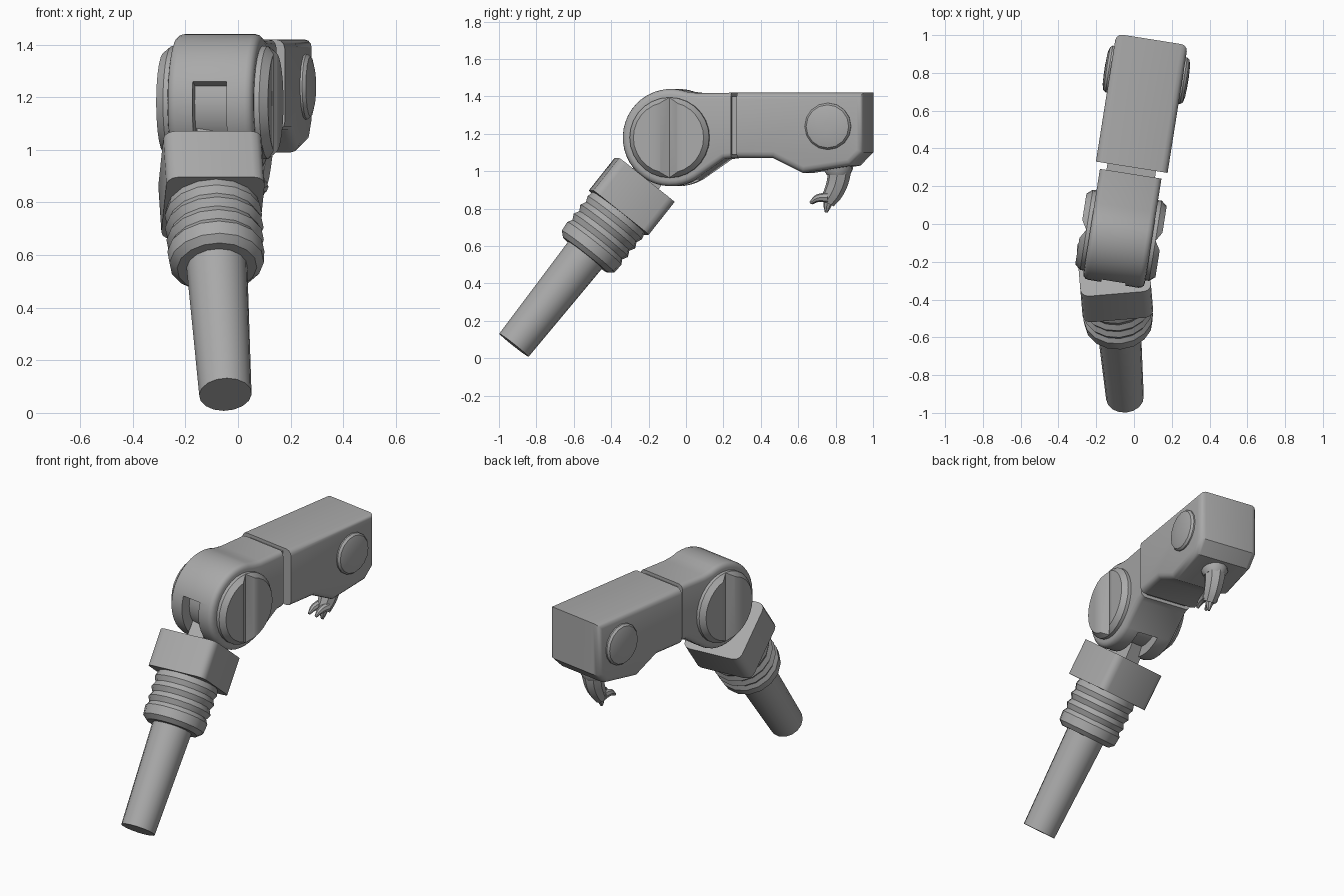
import bpy, bmesh
from math import cos, sin, pi, radians
from mathutils import Matrix, Vector

if "Cube" in bpy.data.objects:
    bpy.data.objects.remove(bpy.data.objects["Cube"], do_unlink=True)

GREY = (0.4, 0.4, 0.4, 1)
metal = bpy.data.materials.new("plain grey")
metal.use_nodes = True
metal.diffuse_color = GREY
for node in metal.node_tree.nodes:
    if node.type == 'BSDF_PRINCIPLED':
        node.inputs["Base Color"].default_value = GREY

# Frames: the yawed elbow, and the tilted lower arm rising from its tip
ELBOW = Matrix.Translation((-0.069, -0.06, 1.18)) @ Matrix.Rotation(radians(-9), 4, 'Z')
axis = Vector((-0.052, 0.62, 0.784)).normalized()
side = Vector((1, 0.084, 0))
side = (side - axis * side.dot(axis)).normalized()
ARM = Matrix((side, axis.cross(side), axis)).transposed().to_4x4()
ARM.translation = (-0.048, -0.92, 0.07)


def add(name, bm, frame):
    bmesh.ops.recalc_face_normals(bm, faces=bm.faces)
    mesh = bpy.data.meshes.new(name)
    bm.to_mesh(mesh)
    bm.free()
    ob = bpy.data.objects.new(name, mesh)
    bpy.context.collection.objects.link(ob)
    ob.matrix_world = frame
    mesh.materials.append(metal)
    return ob


def smooth(ob, angle=32):
    bpy.ops.object.select_all(action='DESELECT')
    ob.select_set(True)
    bpy.context.view_layer.objects.active = ob
    bpy.ops.object.convert(target='MESH')
    bpy.ops.object.shade_smooth_by_angle(angle=radians(angle))
    return ob


def slab(name, outline, half, frame=ELBOW, bevel=0, flat=None):
    """Side outline (y, z) extruded across x; rims rounded except at y = flat."""
    bm = bmesh.new()
    face = bm.faces.new([bm.verts.new((-half, y, z)) for y, z in outline])
    new = bmesh.ops.extrude_face_region(bm, geom=[face])["geom"]
    moved = [g for g in new if isinstance(g, bmesh.types.BMVert)]
    bmesh.ops.translate(bm, verts=moved, vec=(2 * half, 0, 0))
    if bevel:
        rims = []
        for e in bm.edges:
            a, b = (v.co for v in e.verts)
            on_flat = flat is not None and max(abs(a.y - flat), abs(b.y - flat)) < 1e-4
            if abs(a.x - b.x) < 1e-4 and not on_flat:
                rims.append(e)
        bmesh.ops.bevel(bm, geom=rims, offset=bevel, segments=3,
                        profile=0.5, affect='EDGES')
    return add(name, bm, frame)


def lathe(name, profile, frame, sides):
    """Closed solid of revolution about z from (radius, height) pairs."""
    bm = bmesh.new()
    rings = [[bm.verts.new((r * cos(2 * pi * i / sides), r * sin(2 * pi * i / sides), z))
              for i in range(sides)] for r, z in profile]
    for low, high in zip(rings, rings[1:]):
        for i in range(sides):
            j = (i + 1) % sides
            bm.faces.new((low[i], low[j], high[j], high[i]))
    bm.faces.new(rings[0])
    bm.faces.new(rings[-1])
    return add(name, bm, frame)


def cut(ob, cutter):
    mod = ob.modifiers.new("cut", 'BOOLEAN')
    mod.operation = 'DIFFERENCE'
    mod.solver = 'EXACT'
    mod.object = cutter
    smooth(ob)
    bpy.data.objects.remove(cutter, do_unlink=True)


def arc(radius, start, end, steps):
    angles = [radians(start + (end - start) * i / steps) for i in range(steps + 1)]
    return [(radius * cos(a), radius * sin(a)) for a in angles]


def limb(name, points):
    """Tapered tube through (x, y, z, radius) points in the elbow frame."""
    curve = bpy.data.curves.new(name, 'CURVE')
    curve.dimensions = '3D'
    curve.bevel_depth = 1
    curve.bevel_resolution = 2
    curve.use_fill_caps = True
    curve.resolution_u = 4
    spline = curve.splines.new('BEZIER')
    spline.bezier_points.add(len(points) - 1)
    for p, (x, y, z, r) in zip(spline.bezier_points, points):
        p.co = (x, y, z)
        p.radius = r
        p.handle_left_type = p.handle_right_type = 'AUTO'
    ob = bpy.data.objects.new(name, curve)
    bpy.context.collection.objects.link(ob)
    ob.matrix_world = ELBOW
    curve.materials.append(metal)
    smooth(ob, 40)


# Elbow housing with a slot for the hinge lug
outline = arc(0.26, 70, 302, 28) + [(0.29, -0.115), (0.33, -0.11), (0.33, 0.24), (0.15, 0.237)]
housing = slab("elbow_housing", outline, 0.165, bevel=0.03, flat=0.33)
slot = slab("slot_cutter", arc(0.31, 162, 300, 16) + arc(0.2, 300, 162, 16), 0.065)
cut(housing, slot)

# Neck and upper arm box
slab("neck", [(0.3, -0.09), (0.4, -0.09), (0.4, 0.22), (0.3, 0.22)], 0.13)
smooth(slab("upper_arm", [(0.365, 0.24), (0.365, -0.11), (0.557, -0.11), (0.72, -0.19),
                          (0.98, -0.15), (1.05, -0.08), (1.05, 0.24)],
            0.192, bevel=0.035, flat=0.365))

# Elbow dials with a vertical groove, and round side caps, on both sides
for label, s in (("left", 1), ("right", -1)):
    turn = Matrix.Rotation(s * pi / 2, 4, 'Y')
    dial = lathe(label + "_elbow_dial", [(0.215, 0.15), (0.215, 0.185), (0.19, 0.215)],
                 ELBOW @ turn, 28)
    bm = bmesh.new()
    bmesh.ops.create_cone(bm, cap_ends=True, segments=4, radius1=0.05,
                          radius2=0.05, depth=0.6)
    bmesh.ops.scale(bm, verts=bm.verts, vec=(0.6, 1, 1))
    bmesh.ops.translate(bm, verts=bm.verts, vec=(s * 0.216, 0, 0))
    cut(dial, add("groove_cutter", bm, ELBOW))
    smooth(lathe(label + "_side_cap",
                 [(0.125, -0.01), (0.125, 0.01), (0.115, 0.023), (0.085, 0.031), (0.02, 0.034)],
                 ELBOW @ Matrix.Translation((s * 0.19, 0.86, 0.06)) @ turn, 16))

# Hooked claw under the upper arm
smooth(lathe("claw_collar", [(0.062, -0.2), (0.078, -0.17), (0.078, -0.12)],
             ELBOW @ Matrix.Translation((0, 0.885, 0)), 14))
limb("claw_wrist", [(0, 0.89, -0.15, 0.068), (0, 0.885, -0.22, 0.06),
                    (0, 0.86, -0.29, 0.053), (0, 0.825, -0.345, 0.042)])
for label, x in (("left", 0.027), ("right", -0.027)):
    limb(label + "_claw_finger", [(x, 0.835, -0.32, 0.028), (x, 0.775, -0.325, 0.02),
                                  (x, 0.738, -0.35, 0.008)])
limb("claw_thumb", [(0, 0.835, -0.33, 0.03), (0, 0.825, -0.37, 0.02), (0, 0.82, -0.4, 0.008)])

# Lower arm tube, ribbed sleeve and square collar
smooth(lathe("lower_arm_tube", [(0.1, 0), (0.117, 0.65)], ARM, 16))
smooth(lathe("ribbed_sleeve",
             [(0.152, 0.615), (0.18, 0.64), (0.185, 0.695), (0.17, 0.72), (0.186, 0.75),
              (0.171, 0.78), (0.188, 0.81), (0.173, 0.84), (0.186, 0.87), (0.176, 0.91)],
             ARM, 16))
bm = bmesh.new()
bmesh.ops.create_cube(bm, size=1)
bmesh.ops.scale(bm, verts=bm.verts, vec=(0.375, 0.38, 0.223))
bmesh.ops.bevel(bm, geom=[e for e in bm.edges if abs(e.verts[0].co.z - e.verts[1].co.z) > 0.1],
                offset=0.045, segments=3, profile=0.5, affect='EDGES')
smooth(add("square_collar", bm, ARM @ Matrix.Translation((0, 0, 1.016))))

# Hinge lug joining the collar to the elbow
lug = [(-0.09, 1.1), (0.09, 1.1), (0.07, 1.3), (-0.07, 1.3)]
slab("hinge_lug", lug, 0.05, frame=ARM)
